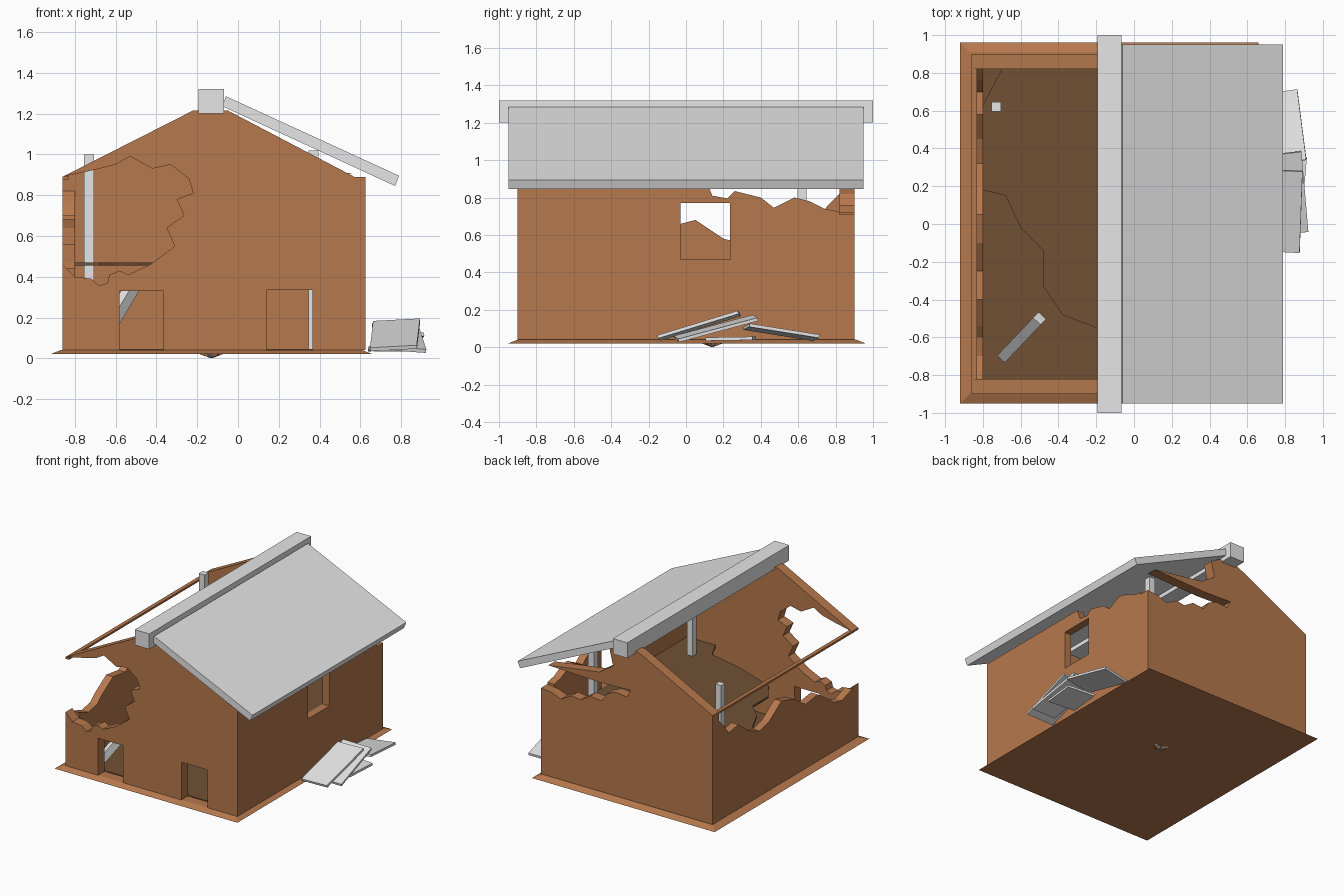
import bpy, bmesh, math
from mathutils import Matrix, Vector, Euler

if "Cube" in bpy.data.objects:
    bpy.data.objects.remove(bpy.data.objects["Cube"])


def material(name, rgb):
    m = bpy.data.materials.new(name)
    m.diffuse_color = (*rgb, 1)
    m.use_nodes = True
    m.node_tree.nodes["Principled BSDF"].inputs["Base Color"].default_value = m.diffuse_color
    return m


BROWN = material("brown_wall", (0.47, 0.19, 0.075))
DARK = material("dark_floor", (0.165, 0.083, 0.036))
GREY = material("pale_grey", (0.79, 0.79, 0.79))

# Planes for profiles: columns are the local x, y and z axes
XZ = Matrix(((1, 0, 0, 0), (0, 0, -1, 0), (0, 1, 0, 0), (0, 0, 0, 1)))
YZ = Matrix(((0, 0, 1, 0), (1, 0, 0, 0), (0, 1, 0, 0), (0, 0, 0, 1)))
XY = Matrix.Identity(4)


def slab(name, outlines, plane, lo, hi, mat):
    """Extrude a 2D outline (further outlines are holes) from lo to hi along the plane normal."""
    cu = bpy.data.curves.new(name + "_profile", "CURVE")
    cu.dimensions, cu.fill_mode = "2D", "BOTH"
    cu.extrude = (hi - lo) / 2
    for pts in outlines:
        sp = cu.splines.new("POLY")
        sp.points.add(len(pts) - 1)
        for p, (a, b) in zip(sp.points, pts):
            p.co = (a, b, 0, 1)
        sp.use_cyclic_u = True
    tmp = bpy.data.objects.new(name + "_tmp", cu)
    bpy.context.collection.objects.link(tmp)
    dg = bpy.context.evaluated_depsgraph_get()
    me = bpy.data.meshes.new_from_object(tmp.evaluated_get(dg))
    bpy.data.objects.remove(tmp)
    bpy.data.curves.remove(cu)
    me.transform(plane @ Matrix.Translation((0, 0, (lo + hi) / 2)))
    bm = bmesh.new()
    bm.from_mesh(me)
    bmesh.ops.remove_doubles(bm, verts=bm.verts, dist=1e-5)
    bmesh.ops.recalc_face_normals(bm, faces=bm.faces)
    for f in bm.faces:
        f.smooth = False
    bm.to_mesh(me)
    bm.free()
    me.name = name
    me.materials.clear()
    me.materials.append(mat)
    ob = bpy.data.objects.new(name, me)
    bpy.context.collection.objects.link(ob)
    return ob


def box(name, size, centre, mat, rot=None, taper=0):
    bm = bmesh.new()
    bmesh.ops.create_cube(bm, size=1)
    for v in bm.verts:
        top = v.co.z > 0
        v.co = Vector(v.co[i] * size[i] for i in range(3))
        if top and taper:
            v.co.x -= math.copysign(taper, v.co.x)
            v.co.y -= math.copysign(taper, v.co.y)
    m = Matrix.Translation(centre)
    if rot is not None:
        m = m @ rot.to_matrix().to_4x4()
    bm.transform(m)
    me = bpy.data.meshes.new(name)
    bm.to_mesh(me)
    bm.free()
    me.materials.append(mat)
    ob = bpy.data.objects.new(name, me)
    bpy.context.collection.objects.link(ob)
    return ob


def beam(name, a, b, width, mat):
    a, b = Vector(a), Vector(b)
    return box(name, (width, width, (b - a).length), (a + b) / 2, mat,
               (b - a).to_track_quat("Z", "Y"))


# Ground plate and the dark ground floor
box("ground_plate", (1.58, 1.91, 0.02), (-0.13, 0.005, 0.03), BROWN, taper=0.05)
box("ground_floor", (1.36, 1.64, 0.008), (-0.12, 0.0, 0.042), DARK)

# Front wall: two doorways, gable and the ragged breach at upper left
front = [(-.86, .04), (-.58, .04), (-.58, .33), (-.365, .33), (-.365, .04), (.14, .04),
         (.14, .335), (.365, .335), (.365, .04), (.625, .04), (.625, .89), (.57, .89),
         (-.05, 1.215), (-.22, 1.215), (-.86, .89), (-.7, .925), (-.6, .95), (-.53, .99),
         (-.42, .93), (-.33, .95), (-.24, .88), (-.22, .81), (-.3, .78), (-.265, .7),
         (-.35, .64), (-.31, .55), (-.43, .46), (-.54, .41), (-.58, .43), (-.63, .41),
         (-.64, .37), (-.68, .355), (-.72, .39), (-.8, .4), (-.86, .46)]
slab("front_wall", [front], XZ, 0.82, 0.90, BROWN)

# Back wall: breach at the right corner with a splintered spike left hanging
back = [(-.86, .04), (.625, .04), (.625, .71), (.53, .70), (.45, .67), (.36, .72), (.28, .71),
        (.2, .76), (.1, .75), (.05, .82), (-.02, .85), (-.12, .84), (-.15, .90), (.1, .89),
        (.56, .905), (.12, .97), (.0, 1.05), (.03, 1.17), (-.05, 1.215), (-.22, 1.215),
        (-.86, .89)]
slab("back_wall", [back], XZ, -0.90, -0.82, BROWN)

# Left wall: broken top edge, with a thin strip of eave still hanging
left = [(-.82, .04), (.82, .04), (.82, .82), (.76, .76), (.7, .68), (.58, .70), (.45, .6),
        (.32, .55), (.2, .58), (.05, .68), (-.1, .64), (-.25, .54), (-.4, .56), (-.54, .47),
        (-.6, .42), (-.7, .40), (-.82, .44)]
slab("left_wall", [left], YZ, -0.86, -0.80, BROWN)
box("left_eave_strip", (0.03, 1.8, 0.015), (-0.845, 0, 0.883), BROWN)

# Right wall: window opening and broken rear corner
right = [(-.82, .04), (.82, .04), (.82, .725), (.74, .74), (.66, .78), (.58, .80), (.47, .745),
         (.40, .80), (.26, .835), (.22, .795), (.14, .81), (.11, .89), (-.82, .89)]
window = [(-.03, .47), (.235, .47), (.235, .77), (-.03, .77)]
slab("right_wall", [right, window], YZ, 0.565, 0.625, BROWN)

# Upper floor with broken edge
upper = [(-.80, .18), (-.68, .15), (-.6, -.02), (-.48, -.14), (-.48, -.33), (-.38, -.48),
         (-.2, -.55), (-.01, -.62), (.25, -.68), (.32, -.82), (.565, -.82), (.565, .82),
         (-.7, .82), (-.80, .63)]
slab("upper_floor", [upper], XY, 0.455, 0.47, DARK)

# Ridge beam and the surviving roof slope
box("ridge_beam", (0.125, 2.0, 0.12), (-0.13, 0, 1.26), GREY)
slab("right_roof", [[(-.06, 1.285), (.79, .895), (.77, .845), (-.075, 1.235)]],
     XZ, -0.95, 0.95, GREY)

# Posts: three standing, one fallen
box("broken_post", (0.05, 0.05, 0.96), (-0.73, 0.62, 0.52), GREY)
for i, y in enumerate((0.62, -0.6)):
    box(f"roof_post_{i + 1}", (0.05, 0.05, 0.98), (0.37, y, 0.53), GREY)
beam("fallen_post", (-0.69, -0.70, 0.06), (-0.50, -0.50, 0.38), 0.055, GREY)

# Loose roof slabs heaped against the right side: (centre, length, tilt, slant, turn)
heap = [((.77, .07, .115), .45, 17, -3, -3), ((.79, .16, .10), .44, 15, 4, 6),
        ((.775, .51, .08), .38, -9, -4, 8), ((.79, .24, .045), .25, 1, 0, -5)]
for i, (c, length, tilt, slant, turn) in enumerate(heap):
    r = Euler([math.radians(a) for a in (tilt, slant, turn)])
    box(f"loose_slab_{i + 1}", (0.23, length, 0.018), c, GREY, r)

# Small heap of sticks whose inner ends poke through the ground plate
for i in range(6):
    a = math.radians(60 * i + 15)
    beam(f"stick_{i + 1}", (-.13, .14, .008),
         (-.13 + .12 * math.cos(a), .14 + .12 * math.sin(a), .05), 0.015, (GREY, BROWN)[i % 2])
